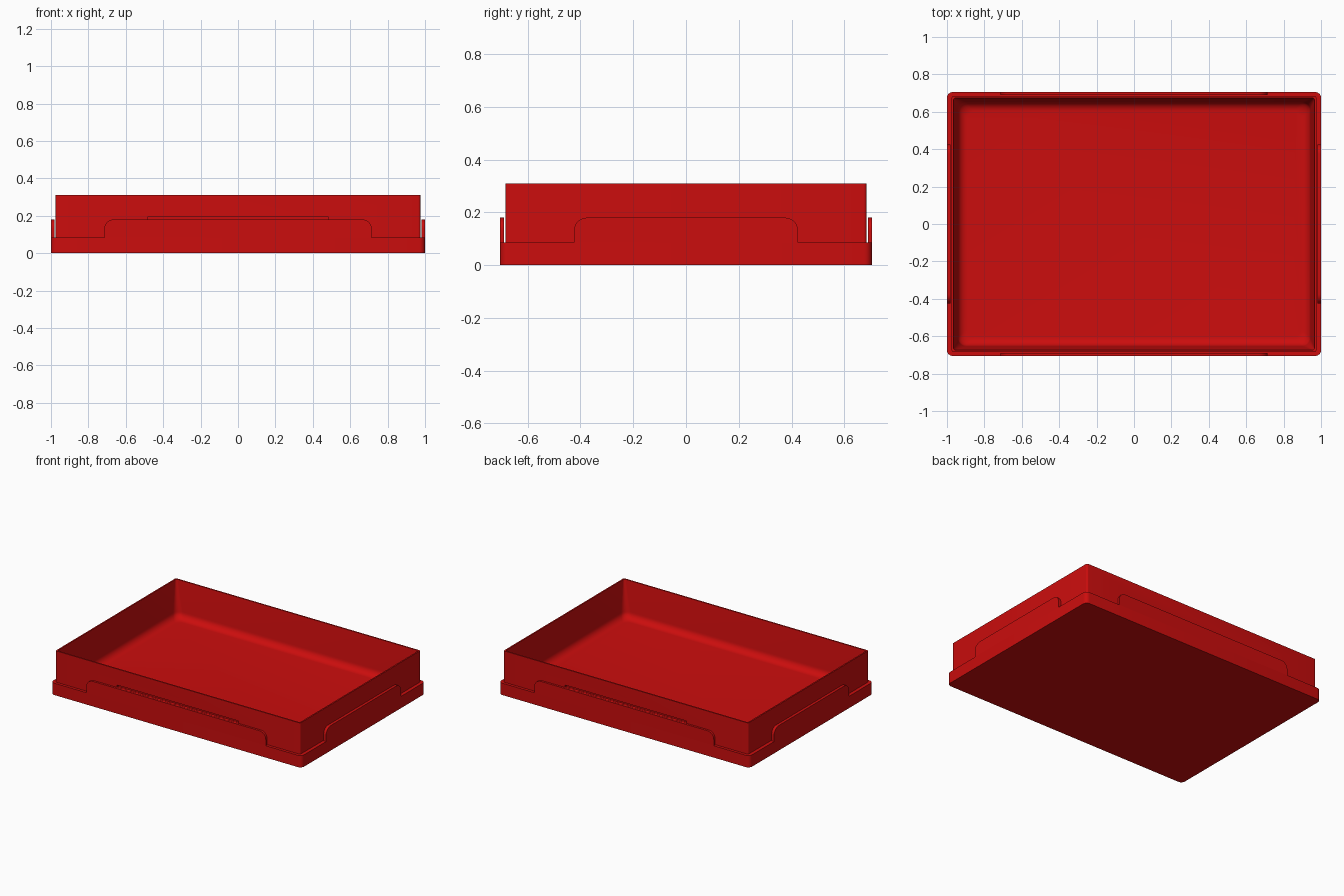
import bpy, bmesh, math
from mathutils import Matrix

cube = bpy.data.objects.get("Cube")
if cube:
    bpy.data.objects.remove(cube, do_unlink=True)

# Single red plastic
RED = (0.60, 0.004, 0.004, 1)
red = bpy.data.materials.new("red_plastic")
red.use_nodes = True
red.diffuse_color = RED
red.node_tree.nodes["Principled BSDF"].inputs["Base Color"].default_value = RED


def finish(bm, name):
    bmesh.ops.recalc_face_normals(bm, faces=bm.faces)
    mesh = bpy.data.meshes.new(name)
    bm.to_mesh(mesh)
    bm.free()
    obj = bpy.data.objects.new(name, mesh)
    bpy.context.collection.objects.link(obj)
    mesh.materials.append(red)
    return obj


def smooth(obj):
    bpy.ops.object.select_all(action='DESELECT')
    obj.select_set(True)
    bpy.context.view_layer.objects.active = obj
    bpy.ops.object.shade_smooth_by_angle(angle=math.radians(35))


def rounded_loop(bm, hx, hy, r, z, steps=6):
    """Ring of vertices around a rounded rectangle."""
    ring = []
    for q, (sx, sy) in enumerate([(1, 1), (-1, 1), (-1, -1), (1, -1)]):
        for i in range(steps + 1):
            a = (q + i / steps) * math.pi / 2
            ring.append(bm.verts.new((sx * (hx - r) + r * math.cos(a),
                                      sy * (hy - r) + r * math.sin(a), z)))
    return ring


# Tray: one skin from the underside, over the ledge and rim, down to the floor
HX, HY, FLOOR, FILLET = 0.975, 0.685, 0.05, 0.05
sections = [(1.0, 0.705, 0.03, 0), (1.0, 0.705, 0.03, 0.085),
            (HX, HY, 0.012, 0.085), (HX, HY, 0.012, 0.31),
            (HX - 0.01, HY - 0.01, 0.012, 0.31)]
for i in range(9):
    a = i / 8 * math.pi / 2
    inset = 0.032 + FILLET * (1 - math.cos(a))
    sections.append((HX - inset, HY - inset, 0.045,
                     FLOOR + FILLET * (1 - math.sin(a))))
bm = bmesh.new()
rings = [rounded_loop(bm, *s) for s in sections]
for a, b in zip(rings, rings[1:]):
    for i in range(len(a)):
        j = (i + 1) % len(a)
        bm.faces.new((a[i], a[j], b[j], b[i]))
bm.faces.new(rings[0])
bm.faces.new(rings[-1])
tray = finish(bm, "tray")

# Shallow slots above the front and back panels
for side in (-1, 1):
    bm = bmesh.new()
    bmesh.ops.create_cube(bm, size=1, matrix=Matrix.Translation((0, side * HY, 0.186))
                          @ Matrix.Diagonal((0.97, 0.03, 0.016, 1)))
    cutter = finish(bm, "slot_cutter")
    cutter.hide_render = True
    mod = tray.modifiers.new("slot", 'BOOLEAN')
    mod.operation = 'DIFFERENCE'
    mod.object = cutter
    bpy.context.view_layer.objects.active = tray
    bpy.ops.object.modifier_apply(modifier=mod.name)
    bpy.data.objects.remove(cutter, do_unlink=True)
smooth(tray)


# Raised side panels with rounded upper corners, standing on the ledge
def side_panel(name, half, inner, outer, angle):
    bottom, top, r = 0.085, 0.18, 0.05
    outline = [(-half, bottom), (half, bottom)]
    for sx, start in ((1, 0), (-1, math.pi / 2)):
        for i in range(9):
            a = start + i / 8 * math.pi / 2
            outline.append((sx * (half - r) + r * math.cos(a), top - r + r * math.sin(a)))
    bm = bmesh.new()
    face = bm.faces.new([bm.verts.new((x, -outer, z)) for x, z in outline])
    ext = bmesh.ops.extrude_face_region(bm, geom=[face])["geom"]
    bmesh.ops.translate(bm, vec=(0, outer - inner, 0),
                        verts=[g for g in ext if isinstance(g, bmesh.types.BMVert)])
    bmesh.ops.rotate(bm, verts=bm.verts, matrix=Matrix.Rotation(angle, 3, 'Z'))
    smooth(finish(bm, name))


side_panel("front_panel", 0.715, 0.69, 0.705, 0)
side_panel("back_panel", 0.715, 0.69, 0.705, math.pi)
side_panel("left_panel", 0.425, 0.98, 1.0, math.pi / 2)
side_panel("right_panel", 0.425, 0.98, 1.0, -math.pi / 2)
